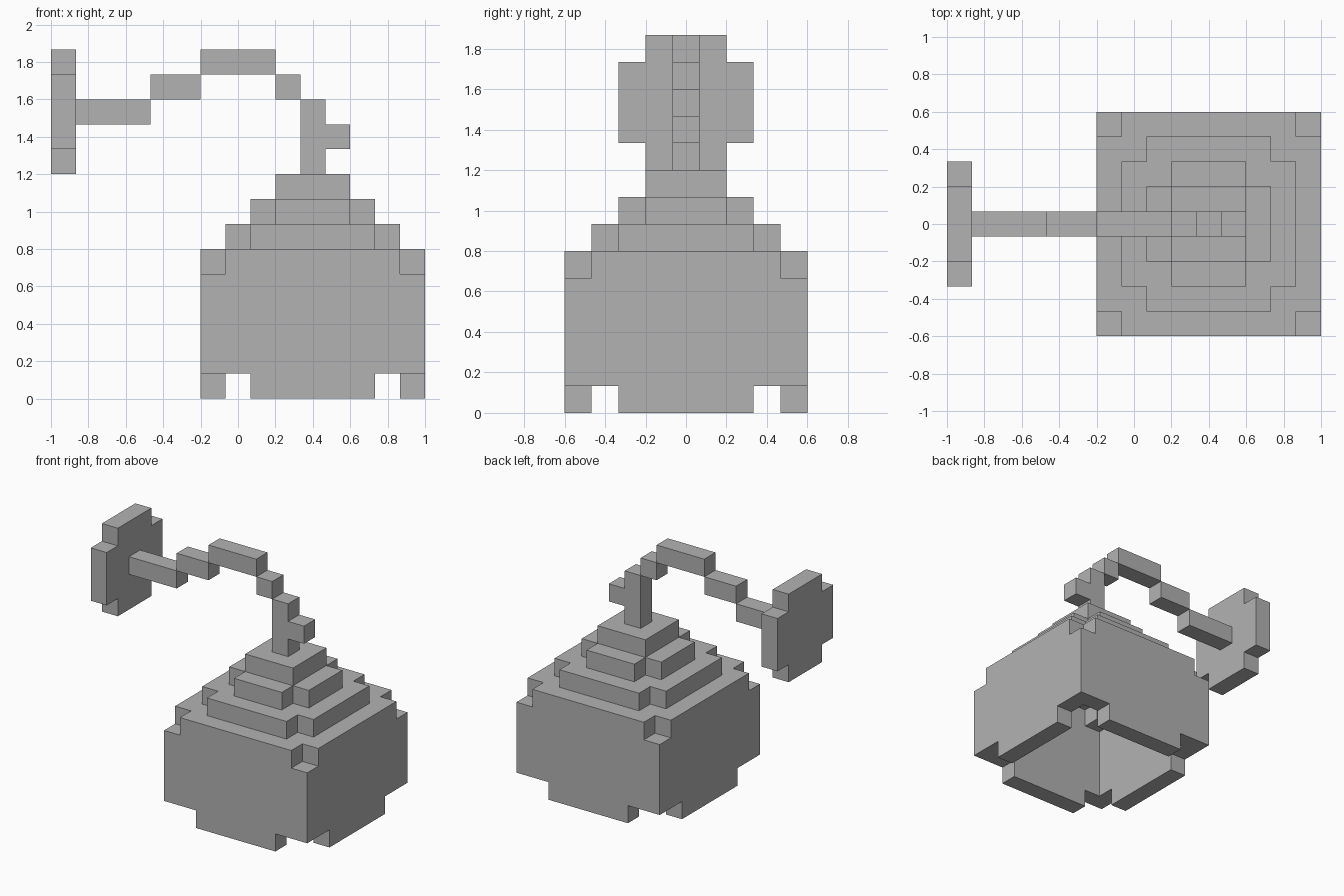
import bpy
import bmesh
from mathutils import Vector

cube = bpy.data.objects.get("Cube")
if cube:
    bpy.data.objects.remove(cube, do_unlink=True)

U = 2 / 15          # edge length of one block
BELL_X = 3          # block column of the bell axis

grey = bpy.data.materials.new("plain grey")
grey.use_nodes = True
grey.diffuse_color = (0.448, 0.448, 0.448, 1)
grey.node_tree.nodes["Principled BSDF"].inputs["Base Color"].default_value = grey.diffuse_color


def block(xs, ys, zs):
    """All cells in an inclusive box of block indices."""
    return {(x, y, z)
            for x in range(xs[0], xs[1] + 1)
            for y in range(ys[0], ys[1] + 1)
            for z in range(zs[0], zs[1] + 1)}


def build(name, cells):
    """Make one mesh from the exposed sides of a set of cells."""
    bm = bmesh.new()
    for cell in sorted(cells):
        centre = Vector(cell) + Vector((0, 0, 0.5))
        for axis in range(3):
            for sign in (-1, 1):
                n = Vector((0, 0, 0))
                n[axis] = sign
                if tuple(int(c) for c in Vector(cell) + n) in cells:
                    continue
                a = Vector((0, 0, 0))
                a[(axis + 1) % 3] = 1
                b = n.cross(a)
                corners = (-a - b, a - b, a + b, b - a)
                bm.faces.new([bm.verts.new((centre + (n + c) / 2) * U) for c in corners])
    bmesh.ops.remove_doubles(bm, verts=bm.verts[:], dist=U / 100)
    mesh = bpy.data.meshes.new(name)
    bm.to_mesh(mesh)
    bm.free()
    mesh.materials.append(grey)
    obj = bpy.data.objects.new(name, mesh)
    bpy.context.collection.objects.link(obj)


def disc(half, z, notched=True):
    """A square layer around the bell axis, with its corner cells removed."""
    lo, hi = BELL_X - half, BELL_X + half
    cells = block((lo, hi), (-half, half), (z, z))
    if notched:
        cells -= {(x, y, z) for x in (lo, hi) for y in (-half, half)}
    return cells


# Hollow bell body: straight walls with a lower rim open at the corners
walls = set()
for z in range(5):
    walls |= disc(4, z, False) - disc(3, z, False)
walls -= {c for c in walls if c[2] == 0 and abs(c[0] - BELL_X) > 2 and abs(c[1]) > 2}
build("bell_walls", walls)

# Stepped shoulder shell and solid cap
shoulder = disc(4, 5) - disc(3, 5)
shoulder |= disc(3, 6) - disc(2, 6)
shoulder |= disc(2, 7) - disc(1, 7, False)
shoulder |= disc(1, 8, False)
build("bell_shoulder", shoulder)

# Stepped curved arm, one block thick
arm = set()
for xs, zs in (((-6, -4), (11, 11)), ((-3, -2), (12, 12)), ((-1, 1), (13, 13)),
               ((2, 2), (12, 12)), ((3, 3), (9, 11)), ((4, 4), (10, 10))):
    arm |= block(xs, (0, 0), zs)
build("curved_arm", arm)

# Mounting plate with notched corners
build("wall_plate", block((-7, -7), (-1, 1), (9, 13)) | block((-7, -7), (-2, 2), (10, 12)))
